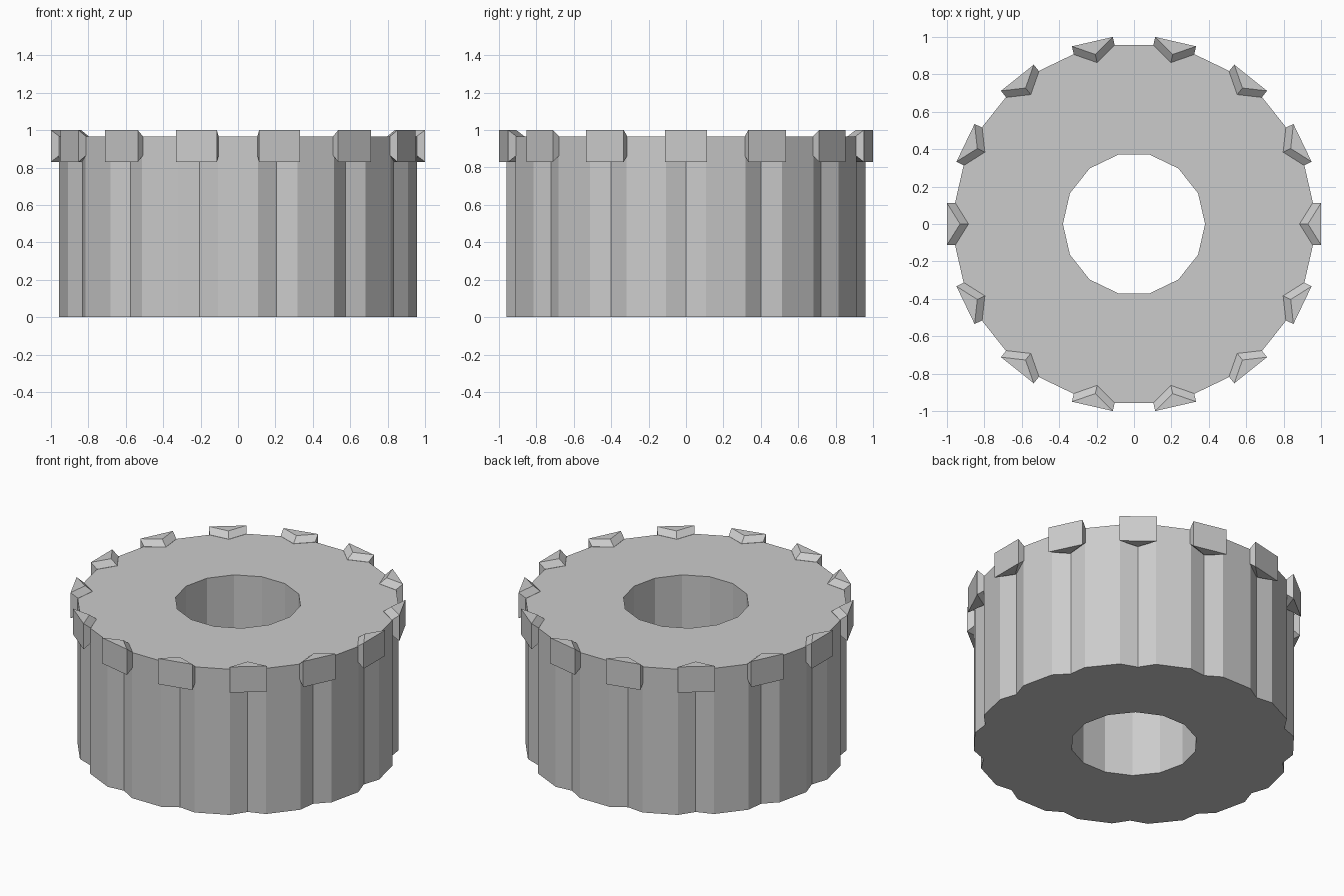
import bpy, bmesh
from math import pi, cos, sin

if "Cube" in bpy.data.objects:
    bpy.data.objects.remove(bpy.data.objects["Cube"])

N = 14              # number of grooves and cutting inserts
STEP = 2 * pi / N
TOP = 0.965         # top of the body


def polar(r, a, z):
    return (r * cos(a), r * sin(a), z)


def make_object(name, bm):
    bmesh.ops.recalc_face_normals(bm, faces=bm.faces)
    mesh = bpy.data.meshes.new(name)
    bm.to_mesh(mesh)
    bm.free()
    obj = bpy.data.objects.new(name, mesh)
    bpy.context.collection.objects.link(obj)
    return obj


# Grooved ring body with a fourteen-sided bore
bm = bmesh.new()
levels = []
for z in (0, TOP):
    outer, inner = [], []
    for k in range(N):
        a = k * STEP
        for r, da in ((0.922, 0), (0.964, STEP / 4), (0.964, 3 * STEP / 4)):
            outer.append(bm.verts.new(polar(r, a + da, z)))
        inner.append(bm.verts.new(polar(0.38, a, z)))
    levels.append((outer, inner))
    for k in range(N):
        rim = [outer[(3 * k + i) % (3 * N)] for i in range(4)]
        bm.faces.new(rim + [inner[(k + 1) % N], inner[k]])
for low, high in zip(*levels):
    n = len(low)
    for i in range(n):
        j = (i + 1) % n
        bm.faces.new((low[i], low[j], high[j], high[i]))
make_object("cutter_body", bm)


# Wedge-shaped inserts, bevelled at top and bottom, seated in the grooves
W = 0.112
wedge = [(1, -W, 0.83), (1, W, 0.83), (0.93, 0, 0.83),
         (1, -W, 1.0), (1, W, 1.0), (0.93, 0, 1.0)]
for z in (0.865, TOP + 0.001):
    wedge += [(0.955, -W, z), (0.955, W, z), (0.885, 0, z)]

bm = bmesh.new()
bmesh.ops.convex_hull(bm, input=[bm.verts.new(p) for p in wedge])
bmesh.ops.dissolve_limit(bm, angle_limit=0.03, verts=bm.verts, edges=bm.edges)
first = make_object("insert_1", bm)
for k in range(1, N):
    copy = bpy.data.objects.new(f"insert_{k + 1}", first.data)
    copy.rotation_euler.z = k * STEP
    bpy.context.collection.objects.link(copy)
